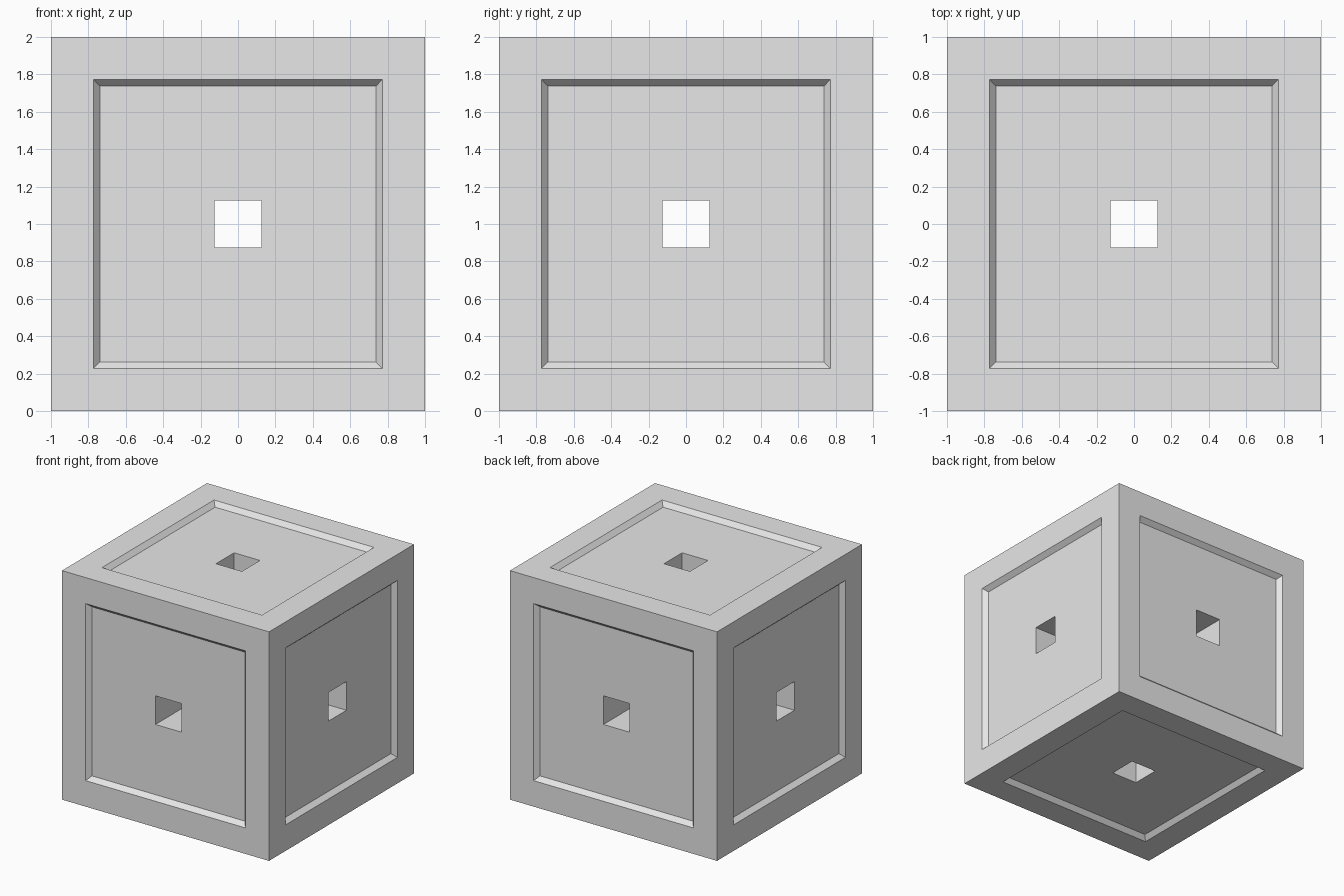
import bpy
import bmesh

default = bpy.data.objects.get("Cube")
if default:
    bpy.data.objects.remove(default, do_unlink=True)

# Sizes, as half widths
HALF = 1.0          # cube
PANEL_RIM = 0.773   # outer edge of the recessed panel
PANEL = 0.738       # floor of the recessed panel
PANEL_DEPTH = 0.04
TUNNEL = 0.125      # square hole through the middle

# Plain grey
grey = bpy.data.materials.new("plain_grey")
grey.use_nodes = True
grey.diffuse_color = (0.8, 0.8, 0.8, 1)
grey.node_tree.nodes["Principled BSDF"].inputs["Base Color"].default_value = (0.8, 0.8, 0.8, 1)

bm = bmesh.new()
bmesh.ops.create_cube(bm, size=2 * HALF)
sides = list(bm.faces)


def inset(thickness, depth=0.0):
    """Inset every side, leaving the inner faces in the same list."""
    bmesh.ops.inset_individual(bm, faces=sides, thickness=thickness,
                               depth=depth, use_even_offset=True)


# Frame border, sloped panel wall, panel floor, tunnel wall
inset(HALF - PANEL_RIM)
inset(PANEL_RIM - PANEL, -PANEL_DEPTH)
inset(PANEL - TUNNEL)
inset(0.0, -(HALF - PANEL_DEPTH - TUNNEL))

# Open the tunnels into each other at the centre
bmesh.ops.delete(bm, geom=sides, context='FACES')
bmesh.ops.remove_doubles(bm, verts=bm.verts[:], dist=0.001)
bmesh.ops.translate(bm, verts=bm.verts[:], vec=(0, 0, HALF))

mesh = bpy.data.meshes.new("panelled_cube")
bm.to_mesh(mesh)
bm.free()
mesh.materials.append(grey)
cube = bpy.data.objects.new("panelled_cube", mesh)
bpy.context.collection.objects.link(cube)
